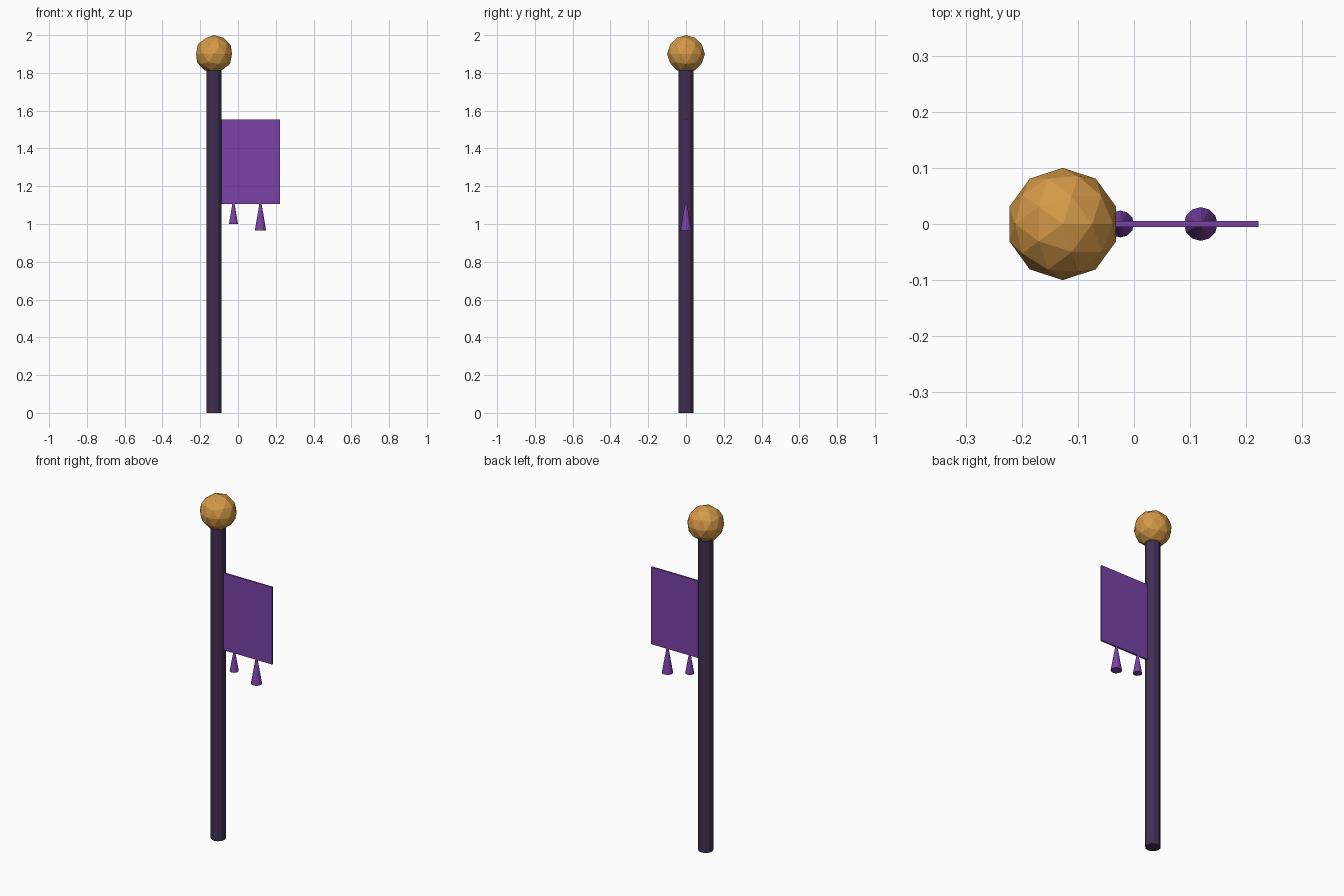
import bpy

if "Cube" in bpy.data.objects:
    bpy.data.objects.remove(bpy.data.objects["Cube"])

POLE_X = -0.127


def material(name, rgb):
    m = bpy.data.materials.new(name)
    m.diffuse_color = (*rgb, 1.0)
    m.use_nodes = True
    m.node_tree.nodes["Principled BSDF"].inputs["Base Color"].default_value = m.diffuse_color
    return m


dark = material("dark plum", (0.052, 0.029, 0.085))
purple = material("purple cloth", (0.195, 0.054, 0.39))
gold = material("gold", (0.66, 0.32, 0.065))


def finish(name, mat):
    ob = bpy.context.object
    ob.name = name
    ob.data.materials.append(mat)
    return ob


def tapered(name, mat, x, z0, z1, r0, r1, sides=12):
    """Upright cylinder or cone between two heights."""
    bpy.ops.mesh.primitive_cone_add(
        vertices=sides, radius1=r0, radius2=r1, depth=z1 - z0,
        location=(x, 0, (z0 + z1) / 2))
    return finish(name, mat)


# Pole
tapered("pole", dark, POLE_X, 0.0, 1.83, 0.04, 0.04)

# Faceted ball on top
bpy.ops.mesh.primitive_ico_sphere_add(
    subdivisions=2, radius=0.1, location=(POLE_X, 0, 1.9))
finish("finial_ball", gold)

# Thin cloth panel, starting inside the pole
x0, x1, z0, z1 = POLE_X, 0.222, 1.105, 1.553
bpy.ops.mesh.primitive_cube_add(
    size=1, location=((x0 + x1) / 2, 0, (z0 + z1) / 2))
banner = finish("banner", purple)
banner.scale = (x1 - x0, 0.01, z1 - z0)
bpy.ops.object.transform_apply(location=False, rotation=False, scale=True)

# Hanging tassels, points up into the lower edge
for name, x, base, r in (("small_tassel", -0.024, 1.0, 0.024),
                         ("large_tassel", 0.119, 0.965, 0.03)):
    tapered(name, purple, x, base, 1.14, r, 0.0)
